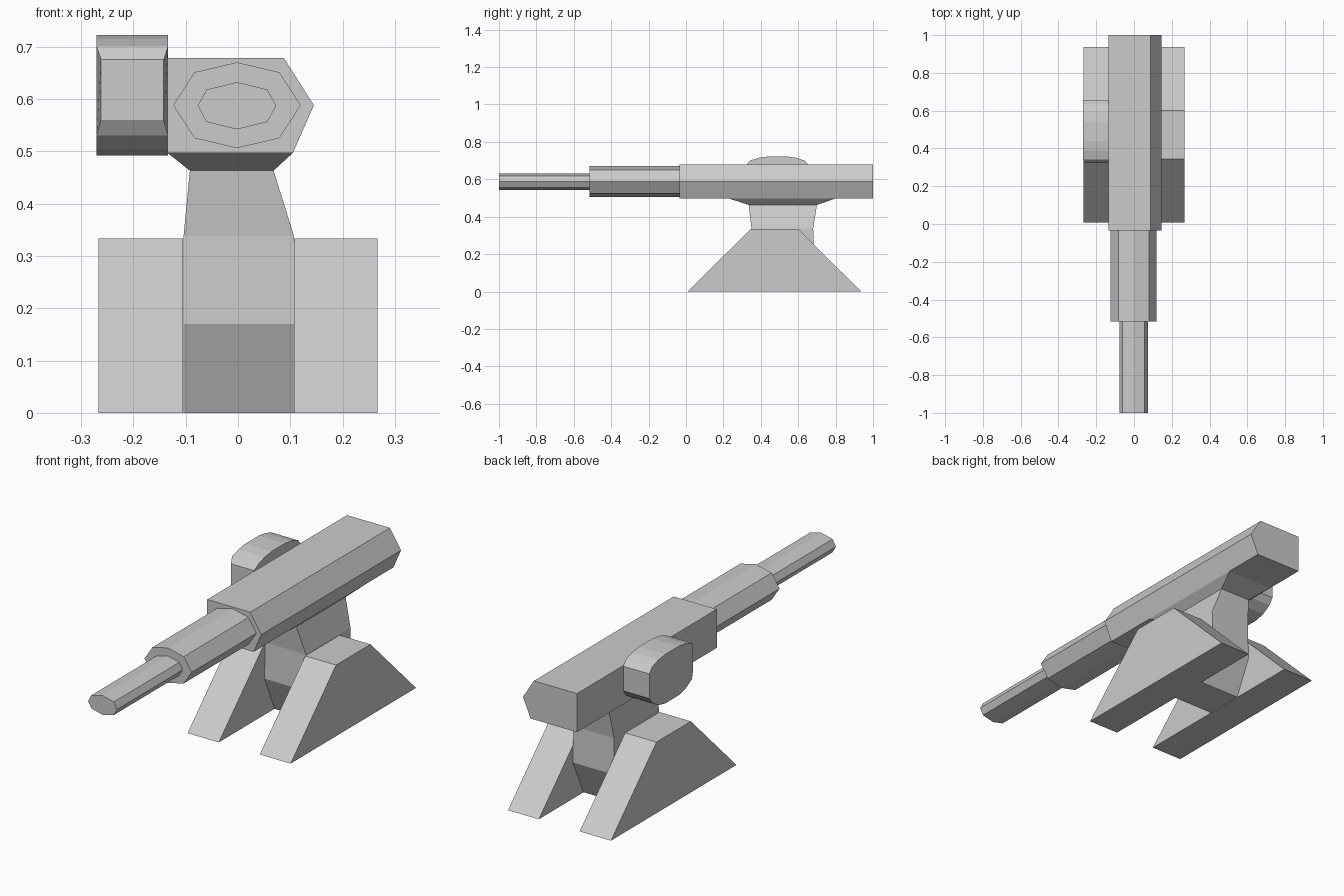
import bpy, bmesh

if "Cube" in bpy.data.objects:
    bpy.data.objects.remove(bpy.data.objects["Cube"])

def loft(name, rings):
    """Solid through a list of matching rings of 3D points, capped at both ends."""
    bm = bmesh.new()
    loops = [[bm.verts.new(p) for p in r] for r in rings]
    n = len(loops[0])
    for a, b in zip(loops, loops[1:]):
        for i in range(n):
            j = (i + 1) % n
            bm.faces.new((a[i], a[j], b[j], b[i]))
    bm.faces.new(loops[0][::-1])
    bm.faces.new(loops[-1])
    bmesh.ops.recalc_face_normals(bm, faces=bm.faces)
    me = bpy.data.meshes.new(name)
    bm.to_mesh(me)
    bm.free()
    ob = bpy.data.objects.new(name, me)
    bpy.context.collection.objects.link(ob)
    return ob

def along_y(name, profile, y0, y1):
    return loft(name, [[(x, y, z) for x, z in profile] for y in (y0, y1)])

def rect(x0, x1, y0, y1, z):
    return [(x0, y0, z), (x1, y0, z), (x1, y1, z), (x0, y1, z)]

# Main receiver: flat left side, pointed right side
along_y("gun_housing", [(-.135, .497), (.105, .497), (.145, .588),
                        (.088, .678), (-.135, .678)], -.035, 1.0)

# Stepped barrel: two flattened octagons
def octagon(cx, cz, rx, rz, sx, sz):
    return [(cx, cz + rz), (cx + sx, cz + sz), (cx + rx, cz), (cx + sx, cz - sz),
            (cx, cz - rz), (cx - sx, cz - sz), (cx - rx, cz), (cx - sx, cz + sz)]

along_y("barrel_sleeve", octagon(-.002, .588, .122, .082, .081, .063), -.515, -.035)
along_y("barrel_muzzle", octagon(-.002, .587, .075, .045, .058, .031), -1.0, -.515)

# Pedestal: flared mount, neck and tapered foot
loft("pedestal", [
    rect(-.104, .107, .42, .605, 0),
    rect(-.104, .107, .345, .685, .17),
    rect(-.104, .107, .35, .68, .338),
    rect(-.092, .068, .335, .70, .463),
    rect(-.135, .105, .23, .80, .497)])

# Side feet: trapezoid wedges
for side, x0, x1 in (("left", -.267, -.105), ("right", .107, .267)):
    loft(side + "_foot", [rect(x0, x1, .008, .937, 0), rect(x0, x1, .345, .60, .333)])

# Ammunition drum on the left, front face slightly narrowed
top = [(.322, .675), (.342, .70), (.39, .715), (.44, .722), (.54, .722),
       (.59, .715), (.635, .70), (.657, .675)]
bottom = [(.657, .56), (.635, .53), (.59, .503), (.54, .492),
          (.44, .492), (.39, .503), (.342, .53), (.322, .56)]
drum = top + bottom
def drum_side(x, inset):
    return [(x + (inset if y < .33 else 0), y, z) for y, z in drum]
loft("ammo_drum", [drum_side(-.27, .008), drum_side(-.134, -.008)])
